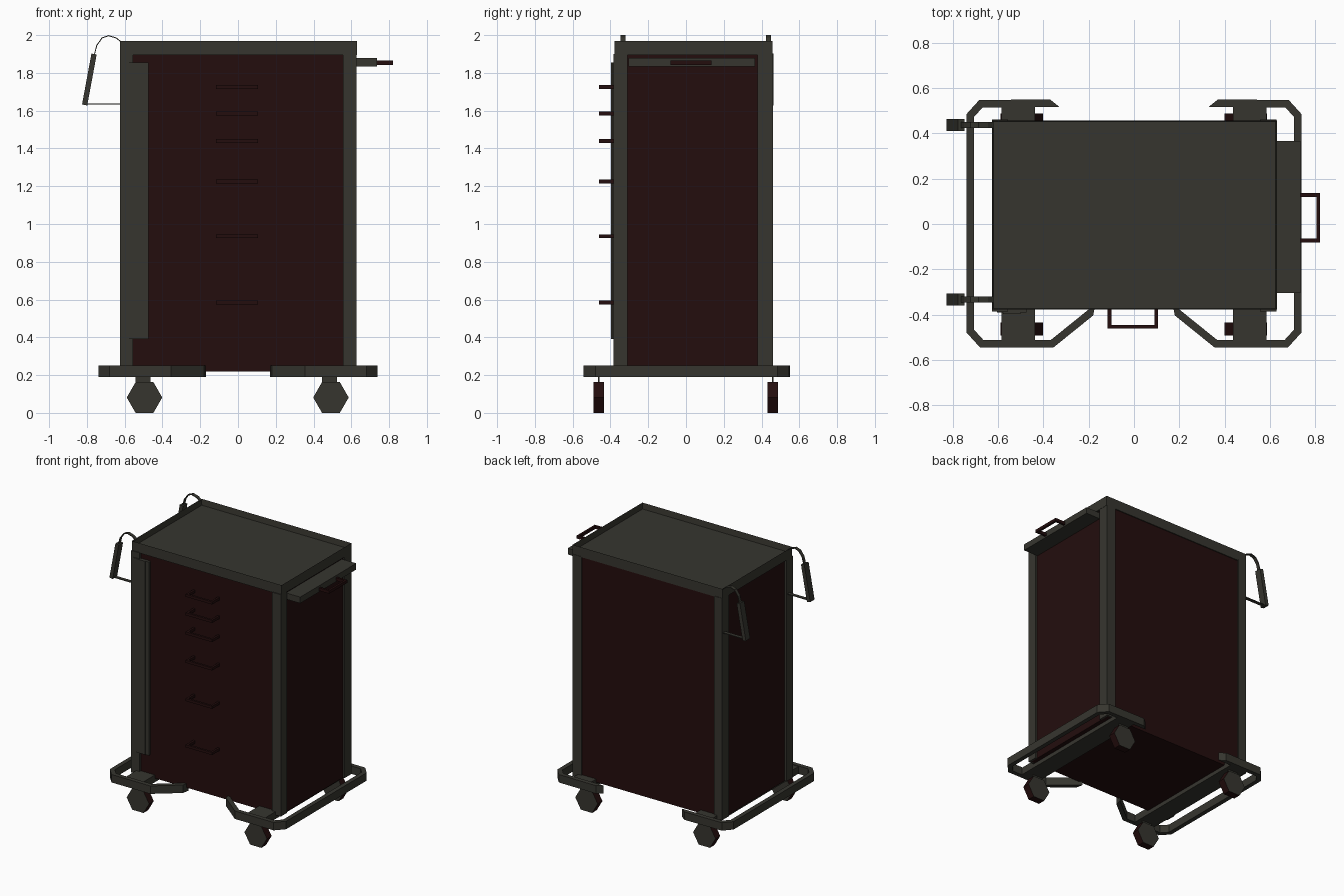
import bpy, bmesh, math
from mathutils import Vector

if "Cube" in bpy.data.objects:
    bpy.data.objects.remove(bpy.data.objects["Cube"], do_unlink=True)


def material(name, color):
    m = bpy.data.materials.new(name)
    m.use_nodes = True
    m.diffuse_color = color
    m.node_tree.nodes["Principled BSDF"].inputs["Base Color"].default_value = color
    return m


GREY = material("dark olive grey", (0.037, 0.036, 0.028, 1))
RED = material("dark maroon", (0.017, 0.004, 0.004, 1))


def finish(name, bm, *mats):
    bmesh.ops.recalc_face_normals(bm, faces=bm.faces)
    me = bpy.data.meshes.new(name)
    bm.to_mesh(me)
    bm.free()
    for m in mats:
        me.materials.append(m)
    ob = bpy.data.objects.new(name, me)
    bpy.context.collection.objects.link(ob)
    return ob


def box(name, mat, x, y, z):
    """Box from three (low, high) ranges."""
    bm = bmesh.new()
    bmesh.ops.create_cube(bm, size=1)
    for v in bm.verts:
        v.co = [(a + b) / 2 + c * (b - a) for (a, b), c in zip((x, y, z), v.co)]
    return finish(name, bm, mat)


def strip(name, mat, path, width, lo, hi, plane="xy", shear=0.0):
    """Flat bar along a mitred 2D path, extruded from lo to hi across the plane."""
    pts = [Vector(p) for p in path]
    left, right = [], []
    for i, p in enumerate(pts):
        d0 = (p - pts[i - 1]).normalized() if i else None
        d1 = (pts[i + 1] - p).normalized() if i < len(pts) - 1 else None
        a, b = d0 or d1, d1 or d0
        na, nb = Vector((-a.y, a.x)), Vector((-b.y, b.x))
        n = (na + nb).normalized()
        off = n * (width / 2 / n.dot(na))
        # Slanted cut on the two free ends
        s = -a * shear if d0 is None else (a * shear if d1 is None else Vector((0, 0)))
        left.append(p + off - s)
        right.append(p - off + s)

    def place(p, h):
        return (p.x, p.y, h) if plane == "xy" else (p.x, h, p.y)

    bm = bmesh.new()
    rings = [[bm.verts.new(place(p, h)) for p, h in ((l, lo), (r, lo), (r, hi), (l, hi))]
             for l, r in zip(left, right)]
    for r0, r1 in zip(rings, rings[1:]):
        for k in range(4):
            j = (k + 1) % 4
            bm.faces.new((r0[k], r0[j], r1[j], r1[k]))
    bm.faces.new(rings[0])
    bm.faces.new(rings[-1])
    return finish(name, bm, mat)


# Cabinet body and corner posts
box("cabinet_body", RED, (-0.61, 0.615), (-0.37, 0.45), (0.22, 1.91))
for side, x in (("right", (-0.625, -0.555)), ("left", (0.555, 0.628))):
    for end, y in (("front", (-0.385, -0.31)), ("back", (0.378, 0.46))):
        box(f"{end}_{side}_post", GREY, x, y, (0.22, 1.9))

# Tray top: a slab whose upper face is inset and sunk to leave a thin rim
top = box("tray_top", GREY, (-0.625, 0.63), (-0.378, 0.457), (1.895, 1.97))
bm = bmesh.new()
bm.from_mesh(top.data)
face = max(bm.faces, key=lambda f: f.calc_center_median().z)
bmesh.ops.inset_region(bm, faces=[face], thickness=0.008)
bmesh.ops.translate(bm, verts=face.verts, vec=(0, 0, -0.045))
bm.to_mesh(top.data)
bm.free()

# Locking bar down the front
box("lock_bar", GREY, (-0.605, -0.473), (-0.391, -0.36), (0.39, 1.855))
box("lock_bar_ridge", GREY, (-0.578, -0.50), (-0.396, -0.38), (0.39, 1.855))

# Drawer handles
for i, z in enumerate((1.725, 1.585, 1.44, 1.225, 0.935, 0.585)):
    strip(f"drawer_handle_{i + 1}", RED,
          [(-0.108, -0.365), (-0.108, -0.453), (0.098, -0.453), (0.098, -0.365)],
          0.016, z - 0.01, z + 0.01)

# Pull-out side shelf with its handle
box("side_shelf", GREY, (0.6, 0.735), (-0.305, 0.365), (1.833, 1.88))
strip("shelf_handle", RED,
      [(0.73, -0.073), (0.813, -0.073), (0.813, 0.128), (0.73, 0.128)],
      0.016, 1.843, 1.865)

# Push grips on the right side, each with an arched strap and a lower strap
for end, y in (("front", -0.333), ("back", 0.437)):
    strip(f"{end}_grip", GREY, [(-0.762, 1.9), (-0.812, 1.63)], 0.028,
          y - 0.026, y + 0.026, "xz")
    strip(f"{end}_grip_strap", GREY,
          [(-0.62, 1.965), (-0.645, 1.985), (-0.685, 1.997), (-0.72, 1.985),
           (-0.748, 1.945), (-0.762, 1.89)], 0.005, y - 0.013, y + 0.013, "xz")
    strip(f"{end}_grip_lower_strap", GREY, [(-0.812, 1.635), (-0.61, 1.635)], 0.005,
          y - 0.013, y + 0.013, "xz")

# Base: bumper rail, cross beam and casters on each side
for side, s in (("right", -1), ("left", 1)):
    rail = [(0.35, 0.533), (0.675, 0.53), (0.722, 0.478), (0.722, -0.472),
            (0.672, -0.527), (0.36, -0.527), (0.175, -0.378)]
    strip(f"{side}_bumper", GREY, [(s * x, y) for x, y in rail], 0.033, 0.19, 0.25,
          shear=0.02 * s)
    cx = 0.51 * s
    box(f"{side}_base_beam", GREY, (cx - 0.073, cx + 0.073), (-0.515, 0.52), (0.19, 0.245))
    wx = -0.495 if s < 0 else 0.492
    for end, y in (("front", -0.463), ("back", 0.46)):
        # Six-sided wheel: grey sides, maroon tread
        bm = bmesh.new()
        bmesh.ops.create_cone(bm, cap_ends=True, segments=6, radius1=0.094,
                              radius2=0.094, depth=0.056)
        for v in bm.verts:
            v.co = (wx + v.co.y, y + v.co.z, 0.0815 + v.co.x)
        xs = [v.co.x - wx for v in bm.verts]
        if max(xs) < 0.09:
            for v in bm.verts:
                v.co.x, v.co.z = wx + v.co.z - 0.0815, 0.0815 + v.co.x - wx
        bm.normal_update()
        for f in bm.faces:
            f.material_index = 0 if len(f.verts) == 6 else 1
        finish(f"{end}_{side}_wheel", bm, GREY, RED)
        strip(f"{end}_{side}_caster_fork", GREY, [(wx - 0.005, 0.1), (wx - 0.008, 0.2)],
              0.08, y - 0.004, y + 0.004, "xz")
